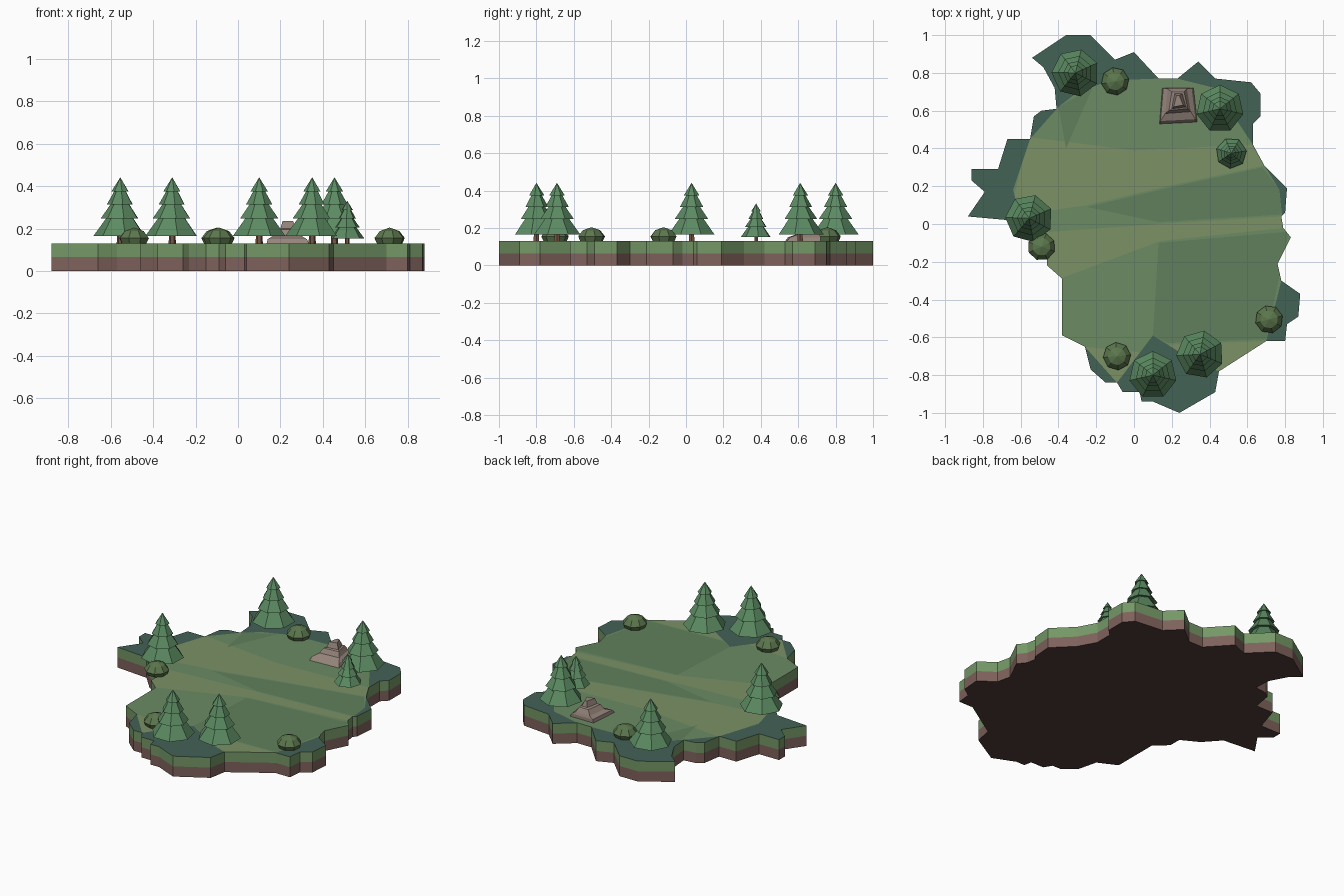
import bpy, math
from mathutils import Vector
from mathutils.geometry import delaunay_2d_cdt

if "Cube" in bpy.data.objects:
    bpy.data.objects.remove(bpy.data.objects["Cube"])

TOP, MID = 0.13, 0.065


def mat(name, r, g, b):
    m = bpy.data.materials.new(name)
    m.diffuse_color = [(c / 255) ** 2.2 for c in (r, g, b)] + [1]
    m.use_nodes = True
    m.node_tree.nodes["Principled BSDF"].inputs["Base Color"].default_value = m.diffuse_color
    return m


FOREST = mat("forest_floor", 68, 98, 86)
GRASS = mat("grass", 108, 138, 100)
SHADE = mat("grass_shade", 97, 127, 92)
OLIVE = mat("grass_olive", 123, 144, 101)
TURF = mat("turf_side", 116, 150, 102)
SOIL = mat("soil", 126, 98, 92)
UNDER = mat("underside", 80, 63, 60)
LEAF = mat("pine_leaf", 92, 138, 98)
BUSH = mat("bush_leaf", 92, 118, 78)
BARK = mat("bark", 120, 88, 70)
STONE = mat("stone", 150, 134, 124)


def mesh_object(name, verts, faces, mats, ids=None):
    me = bpy.data.meshes.new(name)
    me.from_pydata(verts, [], faces)
    for m in mats:
        me.materials.append(m)
    if ids:
        me.polygons.foreach_set("material_index", ids)
    me.update()
    ob = bpy.data.objects.new(name, me)
    bpy.context.collection.objects.link(ob)
    return ob


def loft(name, rings, material):
    """Join equal-sized rings, listed bottom to top, and cap both ends."""
    n = len(rings[0])
    verts = [v for r in rings for v in r]
    faces = [(k * n + i, k * n + (i + 1) % n, (k + 1) * n + (i + 1) % n, (k + 1) * n + i)
             for k in range(len(rings) - 1) for i in range(n)]
    faces += [tuple(range(n))[::-1], tuple(range(len(verts) - n, len(verts)))]
    return mesh_object(name, verts, faces, [material])


def turned(name, profile, n, x, y, rot, scale, material):
    rings = [[(x + scale * r * math.cos(rot + math.tau * i / n),
               y + scale * r * math.sin(rot + math.tau * i / n), TOP + scale * z)
              for i in range(n)] for r, z in profile]
    return loft(name, rings, material)


# island outline, anticlockwise from above
outline = [(-.36, 1), (-.54, .88), (-.48, .83), (-.42, .72), (-.41, .61), (-.49, .60), (-.53, .57),
           (-.55, .45), (-.67, .45), (-.72, .29), (-.86, .29), (-.86, .23), (-.79, .17), (-.88, .04),
           (-.66, .02), (-.57, -.08), (-.46, -.14), (-.46, -.22), (-.38, -.29), (-.38, -.59),
           (-.26, -.65), (-.23, -.77), (-.15, -.84), (-.09, -.84), (-.06, -.89), (.03, -.89),
           (.04, -.94), (.10, -.94), (.24, -1), (.43, -.89), (.45, -.78), (.70, -.62), (.80, -.62),
           (.81, -.53), (.87, -.49), (.88, -.37), (.78, -.30), (.76, -.21), (.83, -.07),
           (.79, -.02), (.78, .04), (.80, .06), (.81, .19), (.69, .31), (.63, .42), (.63, .53),
           (.67, .57), (.67, .69), (.62, .75), (.43, .77), (.34, .86), (.23, .77), (.13, .77),
           (0, .91), (-.10, .87), (-.23, 1)]
# clearing, then the patches of lighter and darker grass inside it
clearing = [(-.40, .62), (-.55, .45), (-.64, .18), (-.57, -.08), (-.46, -.22), (-.38, -.29),
            (-.38, -.59), (-.26, -.65), (-.09, -.84), (.10, -.59), (.34, -.74), (.45, -.78),
            (.70, -.62), (.78, -.30), (.76, -.21), (.83, -.07), (.79, -.02), (.77, .18),
            (.69, .31), (.63, .42), (.43, .72), (.23, .77), (.13, .77), (-.13, .76), (-.31, .69)]
patches = [
    (OLIVE, [(-.56, .46), (-.66, .04), (-.25, .10), (.22, .21), (.69, .31), (.62, .42), (0, .39)]),
    (OLIVE, [(-.55, -.05), (-.42, -.30), (.14, -.09), (.80, -.02), (.78, .04), (.13, 0)]),
    (OLIVE, [(-.26, -.65), (-.09, -.84), (.04, -.68)]),
    (OLIVE, [(.17, -.64), (.70, -.62), (.45, -.78), (.34, -.74)]),
    (SHADE, [(.13, -.10), (.82, -.04), (.70, -.61), (.18, -.63), (.10, -.59)]),
    (SHADE, [(-.25, .09), (.22, .20), (.68, .30), (.77, .18), (.78, .05), (.13, .01)]),
    (SHADE, [(-.36, .40), (-.40, .62), (-.22, .72)])]


def island():
    loops = [outline, clearing] + [p[1] for p in patches]
    pts, polys = [], []
    for lp in loops:
        area = sum(a[0] * b[1] - b[0] * a[1] for a, b in zip(lp, lp[1:] + lp[:1]))
        lp = lp if area > 0 else lp[::-1]
        polys.append(list(range(len(pts), len(pts) + len(lp))))
        pts += [Vector(p) for p in lp]
    vs, _, fs, _, _, orig = delaunay_2d_cdt(pts, [], polys, 1, 1e-4)
    mats = [FOREST, GRASS, OLIVE, SHADE]
    faces, ids = [], []
    for f, o in zip(fs, orig):
        if 0 not in o:
            continue
        k = max(o) if 1 in o else 0
        faces.append(f)
        ids.append(k if k < 2 else mats.index(patches[k - 2][0]))
    mesh_object("grass_top", [(v.x, v.y, TOP) for v in vs], faces, mats, ids)
    # turf band, soil band and underside
    n = len(outline)
    for name, z0, z1, m in (("turf_band", MID, TOP, TURF), ("soil_band", 0, MID, SOIL)):
        mesh_object(name, [(x, y, z) for z in (z0, z1) for x, y in outline],
                    [(i, (i + 1) % n, n + (i + 1) % n, n + i) for i in range(n)], [m])
    mesh_object("underside", [(x, y, 0) for x, y in outline], [tuple(range(n))[::-1]], [UNDER])


island()

# pine trees: one jagged profile of four tiers
pine = [(.03, .05), (.127, .035), (.062, .125), (.092, .118), (.042, .19), (.064, .183),
        (.026, .25), (.042, .245), (.001, .31)]
trees = [(-.31, .80, 76, 1), (.455, .61, 90, 1), (.515, .375, 60, .645),
         (-.555, .03, 75, 1), (.35, -.69, 80, 1), (.10, -.80, 90, 1)]
for i, (x, y, a, s) in enumerate(trees):
    turned(f"pine_leaves_{i}", pine, 7, x, y, math.radians(a), s, LEAF)
    turned(f"pine_trunk_{i}", [(.017, 0), (.015, .06)], 6, x, y, 0, s, BARK)

# bushes
for i, (x, y, a) in enumerate([(-.10, .755, 10), (-.49, -.12, 25), (.715, -.505, 15), (-.09, -.70, 5)]):
    turned(f"bush_{i}", [(.062, 0), (.074, .025), (.048, .058), (.002, .074)], 8, x, y,
           math.radians(a), 1, BUSH)

# stepped boulder: four-sided rings (left, right, front, back, height)
steps = [(.135, .335, .53, .72, .13), (.14, .325, .545, .72, .15), (.165, .30, .585, .715, .165),
         (.185, .285, .60, .70, .195), (.20, .275, .61, .69, .20), (.21, .26, .62, .68, .235)]
loft("boulder", [[(l, f, z), (r, f + .01, z), (r - .02, b, z), (l + .015, b, z)]
                 for l, r, f, b, z in steps], STONE)
